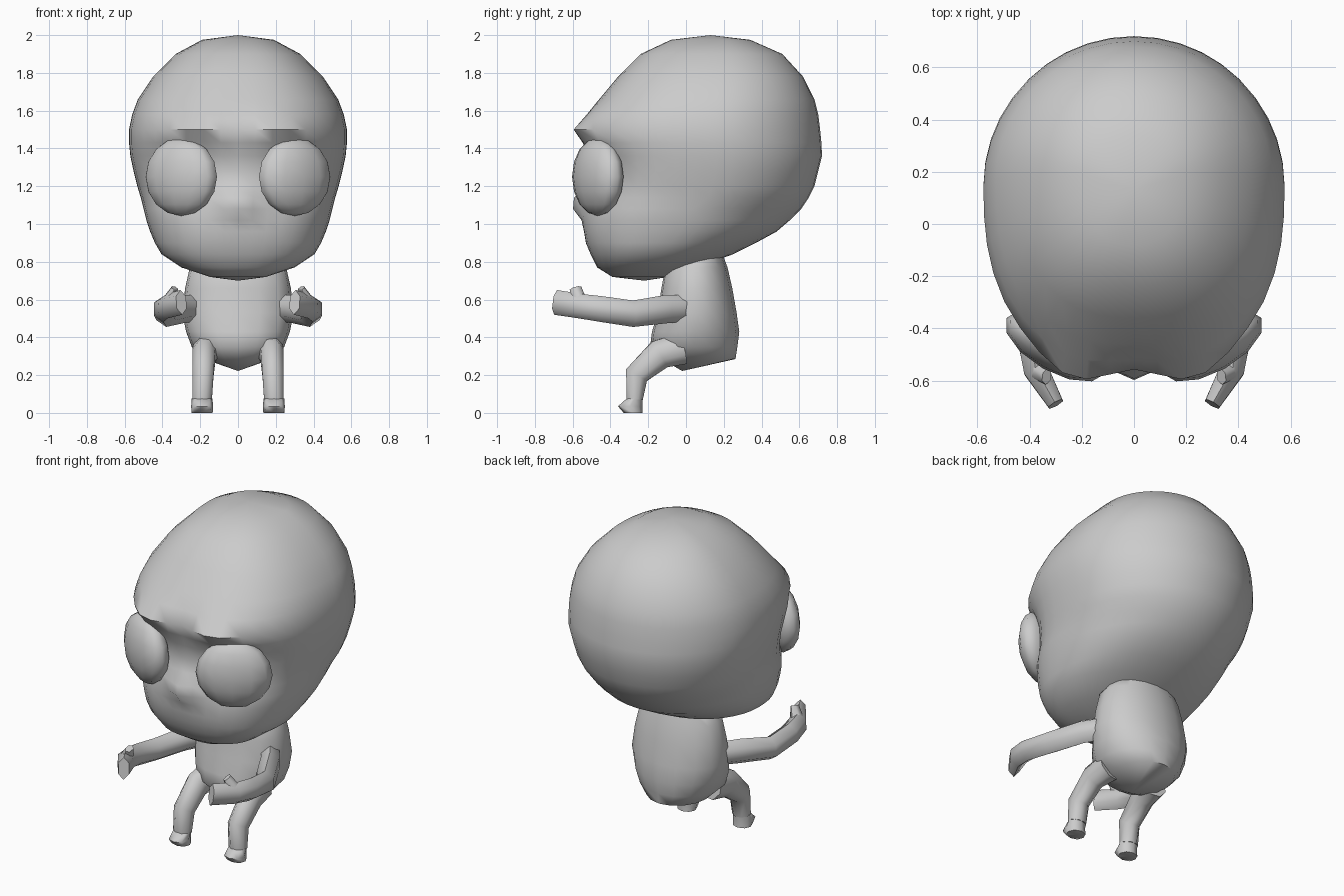
import bpy, bmesh, math
from mathutils import Vector

cube = bpy.data.objects.get("Cube")
if cube:
    bpy.data.objects.remove(cube)

grey = bpy.data.materials.new("plain grey")
grey.use_nodes = True
COLOUR = (0.6, 0.6, 0.6, 1)
grey.diffuse_color = COLOUR
grey.node_tree.nodes["Principled BSDF"].inputs["Base Color"].default_value = COLOUR


def finish(name, bm, angle=60):
    bmesh.ops.recalc_face_normals(bm, faces=bm.faces)
    mesh = bpy.data.meshes.new(name)
    bm.to_mesh(mesh)
    bm.free()
    mesh.materials.append(grey)
    obj = bpy.data.objects.new(name, mesh)
    bpy.context.collection.objects.link(obj)
    bpy.ops.object.select_all(action='DESELECT')
    obj.select_set(True)
    bpy.context.view_layer.objects.active = obj
    bpy.ops.object.shade_smooth_by_angle(angle=math.radians(angle))
    return obj


def loft(rings, tips=None):
    """Skin a list of closed rings; close the ends flat or onto tip points."""
    bm = bmesh.new()
    loops = [[bm.verts.new(p) for p in ring] for ring in rings]
    n = len(loops[0])
    for a, b in zip(loops, loops[1:]):
        for i in range(n):
            j = (i + 1) % n
            bm.faces.new((a[i], a[j], b[j], b[i]))
    for k, loop in enumerate((loops[0], loops[-1])):
        if tips:
            tip = bm.verts.new(tips[k])
            for i in range(n):
                bm.faces.new((loop[i], loop[(i + 1) % n], tip))
        else:
            bm.faces.new(loop)
    return bm


def oval(z, front, back, width, sides, power, shift=0.0):
    """Horizontal ring, boxier towards the front than the back."""
    mid = (front + back) / 2 + shift
    ring = []
    for i in range(sides):
        a = math.tau * i / sides
        s, c = math.sin(a), -math.cos(a)
        n = power if c < 0 else 2.0
        r = (abs(s) ** n + abs(c) ** n) ** (-1 / n)
        depth = mid - front if c < 0 else back - mid
        ring.append(Vector((width * r * s, mid + depth * r * c, z)))
    return ring


def limb(path, sides=8):
    """Tube along (centre, side radius, upright radius) stations."""
    pts = [Vector(p[0]) for p in path]
    rings = []
    for i, (_, ru, rv) in enumerate(path):
        d = (pts[min(i + 1, len(pts) - 1)] - pts[max(i - 1, 0)]).normalized()
        ref = Vector((0, 0, 1)) if abs(d.z) < 0.6 else Vector((0, -1, 0))
        u = d.cross(ref).normalized()
        v = u.cross(d)
        angles = [math.tau * (k + 0.5) / sides for k in range(sides)]
        rings.append([pts[i] + u * ru * math.cos(a) + v * rv * math.sin(a) for a in angles])
    return loft(rings)


def mirrored(bm, side):
    if side < 0:
        for v in bm.verts:
            v.co.x = -v.co.x
    return bm


def bump(x, z, cx, cz, sx, sz):
    return math.exp(-((x - cx) / sx) ** 2 - ((z - cz) / sz) ** 2)


# Head: height, front, back, half width
head = [
    (1.975, -0.08, 0.34, 0.19), (1.9, -0.24, 0.51, 0.33), (1.78, -0.36, 0.62, 0.45),
    (1.66, -0.46, 0.68, 0.53), (1.58, -0.52, 0.7, 0.56), (1.5, -0.55, 0.71, 0.577),
    (1.43, -0.54, 0.717, 0.577), (1.36, -0.52, 0.72, 0.57), (1.28, -0.51, 0.7, 0.553),
    (1.2, -0.52, 0.68, 0.533), (1.14, -0.535, 0.65, 0.515), (1.08, -0.54, 0.61, 0.5),
    (1.02, -0.545, 0.55, 0.485), (0.96, -0.54, 0.48, 0.465), (0.9, -0.53, 0.37, 0.44),
    (0.84, -0.505, 0.25, 0.405), (0.77, -0.47, 0.05, 0.3), (0.72, -0.39, -0.09, 0.15)]
rings = [oval(z, f, b, w, 40, 2.5, 0.06 if z > 1.1 else 0.0) for z, f, b, w in head]
for p in (p for ring in rings for p in ring):
    if p.y < -0.2:
        x = abs(p.x)
        p.y -= 0.075 * bump(x, p.z, 0, 1.11, 0.09, 0.06)     # nose
        p.y -= 0.07 * bump(x, p.z, 0.24, 1.5, 0.16, 0.07)    # brow ridge
        p.y += 0.04 * bump(x, p.z, 0.3, 1.25, 0.16, 0.14)    # eye socket
finish("head", loft(rings, [(0, 0.13, 2.0), (0, -0.22, 0.7)]))

# Torso: height, front, back, half width
torso = [
    (0.85, -0.03, 0.19, 0.2), (0.77, -0.11, 0.22, 0.255), (0.66, -0.13, 0.245, 0.28),
    (0.53, -0.15, 0.268, 0.295), (0.43, -0.18, 0.282, 0.275), (0.35, -0.19, 0.272, 0.245),
    (0.285, -0.13, 0.262, 0.18)]
finish("torso", loft([oval(*t, 16, 2.4) for t in torso],
                     [(0, 0.08, 0.86), (0, -0.02, 0.222)]))

for side, label in ((1, "left"), (-1, "right")):
    # Eye: flattened ball turned outwards
    bm = bmesh.new()
    bmesh.ops.create_uvsphere(bm, u_segments=12, v_segments=8, radius=1)
    turn = math.radians(29.5)
    for v in bm.verts:
        x, y, z = v.co.x * 0.217, v.co.y * 0.1, v.co.z * 0.207
        v.co = (0.3 + x * math.cos(turn) - y * math.sin(turn),
                -0.467 + x * math.sin(turn) + y * math.cos(turn), 1.25 + z)
    finish(label + "_eye", mirrored(bm, side), 80)

    # Arm: reaches forward, hand turned in
    arm = limb([((0.2, 0.03, 0.555), 0.06, 0.07), ((0.29, -0.1, 0.55), 0.06, 0.075),
                ((0.38, -0.28, 0.525), 0.062, 0.07), ((0.395, -0.45, 0.55), 0.058, 0.068),
                ((0.375, -0.56, 0.565), 0.055, 0.065), ((0.3, -0.69, 0.585), 0.035, 0.066)], 6)
    finish(label + "_arm", mirrored(arm, side))
    thumb = limb([((0.37, -0.56, 0.58), 0.045, 0.04), ((0.335, -0.585, 0.66), 0.02, 0.032)], 6)
    finish(label + "_thumb", mirrored(thumb, side))

    # Leg: bent knee and small foot
    leg = limb([((0.16, -0.02, 0.34), 0.08, 0.09), ((0.18, -0.14, 0.31), 0.065, 0.085),
                ((0.185, -0.262, 0.2), 0.06, 0.068), ((0.19, -0.272, 0.07), 0.056, 0.046)])
    finish(label + "_leg", mirrored(leg, side))
    foot = loft([oval(0.075, -0.315, -0.23, 0.055, 8, 2.5),
                 oval(0.035, -0.36, -0.23, 0.058, 8, 2.5),
                 oval(0.0, -0.33, -0.23, 0.056, 8, 2.5)])
    for v in foot.verts:
        v.co.x += 0.19
    finish(label + "_foot", mirrored(foot, side))
